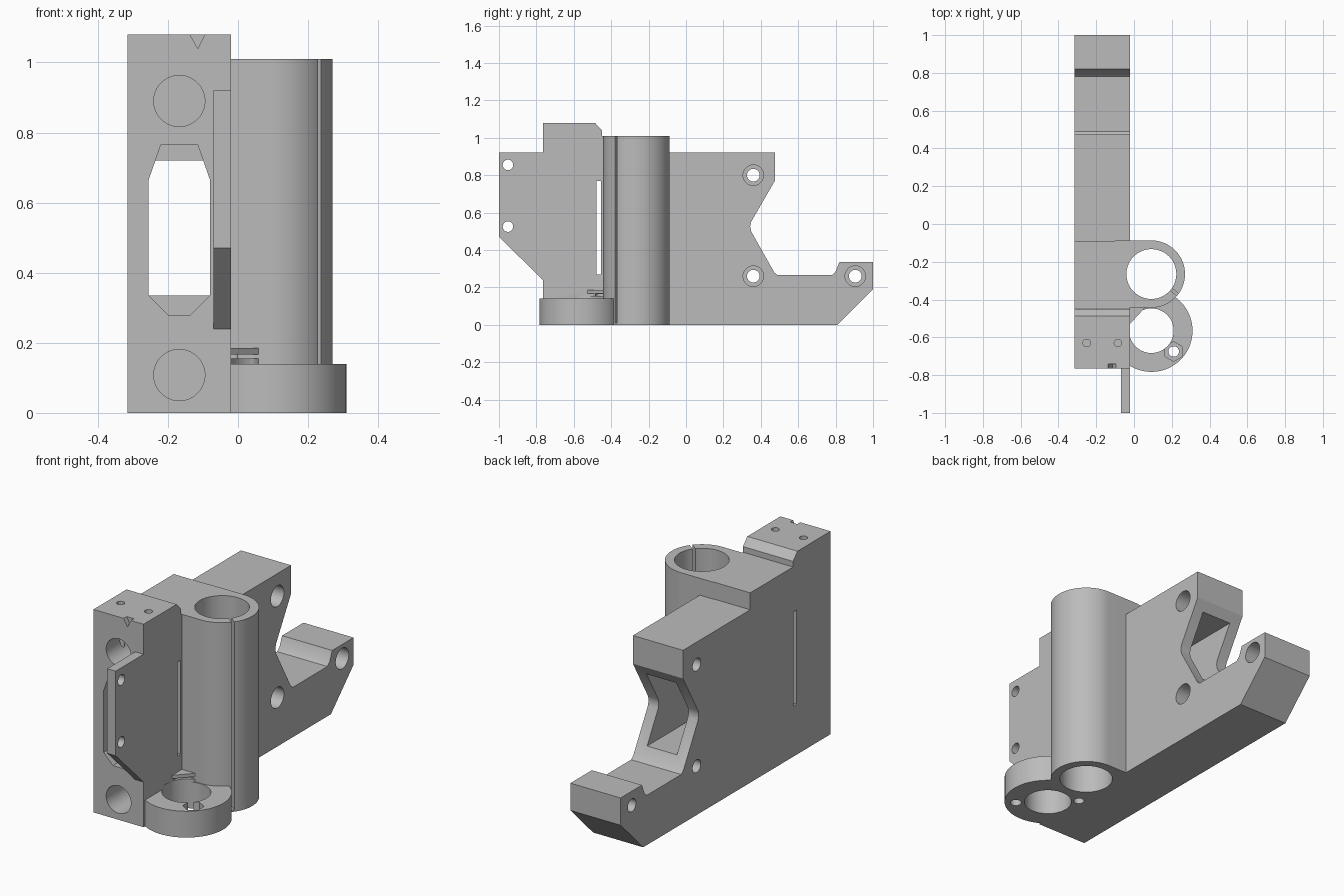
import bpy, bmesh, math
from mathutils import Matrix, Vector

cube = bpy.data.objects.get("Cube")
if cube:
    bpy.data.objects.remove(cube, do_unlink=True)

grey = bpy.data.materials.new("plain_grey")
grey.use_nodes = True
colour = (0.5, 0.5, 0.5, 1)
grey.diffuse_color = colour
grey.node_tree.nodes["Principled BSDF"].inputs["Base Color"].default_value = colour


def prism(name, points, axis, lo, hi):
    """Extrude a 2D outline along an axis from lo to hi."""
    place = {"x": lambda a, b, t: (t, a, b),
             "y": lambda a, b, t: (a, t, b),
             "z": lambda a, b, t: (a, b, t)}[axis]
    bm = bmesh.new()
    face = bm.faces.new([bm.verts.new(place(a, b, lo)) for a, b in points])
    ext = bmesh.ops.extrude_face_region(bm, geom=[face])
    shift = Vector(place(0, 0, hi - lo))
    bmesh.ops.translate(bm, vec=shift,
                        verts=[v for v in ext["geom"] if isinstance(v, bmesh.types.BMVert)])
    bmesh.ops.recalc_face_normals(bm, faces=bm.faces)
    mesh = bpy.data.meshes.new(name)
    bm.to_mesh(mesh)
    bm.free()
    mesh.materials.append(grey)
    obj = bpy.data.objects.new(name, mesh)
    bpy.context.collection.objects.link(obj)
    return obj


def circle(a, b, r, sides=64):
    return [(a + r * math.cos(math.tau * (i + 0.5) / sides),
             b + r * math.sin(math.tau * (i + 0.5) / sides)) for i in range(sides)]


def rect(a0, a1, b0, b1):
    return [(a0, b0), (a1, b0), (a1, b1), (a0, b1)]


def combine(target, tool, operation):
    """Apply a boolean and discard the tool."""
    mod = target.modifiers.new(operation.lower(), "BOOLEAN")
    mod.operation, mod.solver, mod.object = operation, "EXACT", tool
    bpy.context.view_layer.update()
    with bpy.context.temp_override(object=target, active_object=target):
        bpy.ops.object.modifier_apply(modifier=mod.name)
    bpy.data.objects.remove(tool, do_unlink=True)


def cut(points, axis, lo, hi):
    combine(body, prism("cutter", points, axis, lo, hi), "DIFFERENCE")


def add(points, axis, lo, hi):
    combine(body, prism("addition", points, axis, lo, hi), "UNION")


LEFT, RIGHT, MID = -0.02, -0.315, -0.1675
TUBE = (0.092, -0.265)
RING = (0.092, -0.565)

# Main block: stepped side profile with the notched rear
body = prism("carriage_body", [
    (-0.765, 0), (0.81, 0), (1, 0.19), (1, 0.335), (0.82, 0.335), (0.8, 0.285),
    (0.78, 0.265), (0.49, 0.265), (0.472, 0.28), (0.348, 0.5), (0.343, 0.525),
    (0.348, 0.55), (0.475, 0.77), (0.475, 0.92), (-0.09, 0.92), (-0.09, 1.01),
    (-0.45, 1.01), (-0.45, 1.04), (-0.487, 1.08), (-0.765, 1.08)], "x", RIGHT, LEFT)

# Front flange
add([(-1, 0.47), (-0.765, 0.24), (-0.7, 0.24), (-0.7, 0.92), (-1, 0.92)], "x", -0.07, LEFT)

# Vertical tube with its web to the block
arc = [(TUBE[0] + 0.178 * math.cos(t), TUBE[1] + 0.178 * math.sin(t))
       for t in [math.pi * (i / 40 - 0.5) for i in range(41)]]
add(arc + [(-0.1, arc[-1][1]), (-0.1, arc[0][1])], "z", 0, 1.01)

# Low ring and nut tab in front of the tube
add(circle(*RING, 0.218), "z", 0, 0.14)
tab = [(-0.05, -0.56), (0.058, -0.443), (0.058, -0.42), (-0.05, -0.42)]
add(tab, "z", 0.05, 0.155)
cut(circle(*RING, 0.118), "z", -0.1, 0.156)
add(tab, "z", 0.167, 0.185)

# Tube bore and clamping slit
cut(circle(*TUBE, 0.132), "z", -0.1, 1.2)
turn = Matrix.Rotation(math.radians(-38), 2)
cut([tuple(turn @ Vector(p) + Vector(TUBE)) for p in rect(0.1, 0.25, -0.007, 0.007)],
    "z", 0.01, 1.2)

# Ring screws: through hole with hexagonal pocket, and the opposite one
cut(circle(0.21, -0.675, 0.028, 24), "z", -0.1, 0.2)
cut(circle(0.21, -0.675, 0.052, 6), "z", 0.09, 0.2)
cut(circle(-0.022, -0.458, 0.026, 24), "z", -0.1, 0.166)

# Central window: chamfered at the front, rectangular at the rear
cut([(-0.255, 0.335), (-0.2, 0.28), (-0.135, 0.28), (-0.08, 0.335), (-0.08, 0.665),
     (-0.115, 0.765), (-0.22, 0.765), (-0.255, 0.665)], "y", -0.9, 0.05)
cut(rect(-0.255, -0.08, 0.335, 0.72), "y", 0, 0.6)

# Rod sockets in the front face
for z in (0.108, 0.89):
    cut(circle(MID, z, 0.073), "y", -0.9, -0.4)

# Screw holes in the top of the front block
for x in (-0.25, -0.085):
    cut(circle(x, -0.63, 0.02, 24), "z", 0.8, 1.2)

# Counterbored cross holes
for y, z in ((0.36, 0.8), (0.36, 0.26), (0.905, 0.26)):
    cut(circle(y, z, 0.034, 32), "x", -0.5, 0.1)
    cut(circle(y, z, 0.055, 32), "x", -0.1, 0.1)

# Flange holes and narrow strap slot
for z in (0.855, 0.525):
    cut(circle(-0.952, z, 0.028, 32), "x", -0.2, 0.1)
cut(rect(-0.478, -0.455, 0.27, 0.77), "x", -0.5, 0.0)

# Pointed pip at the front top edge
cut([(-0.14, 1.085), (-0.115, 1.04), (-0.092, 1.085)], "y", -0.8, -0.74)

# Smooth round walls, crisp edges
for o in bpy.context.selected_objects:
    o.select_set(False)
body.select_set(True)
bpy.context.view_layer.objects.active = body
bpy.ops.object.shade_smooth_by_angle(angle=math.radians(25))
